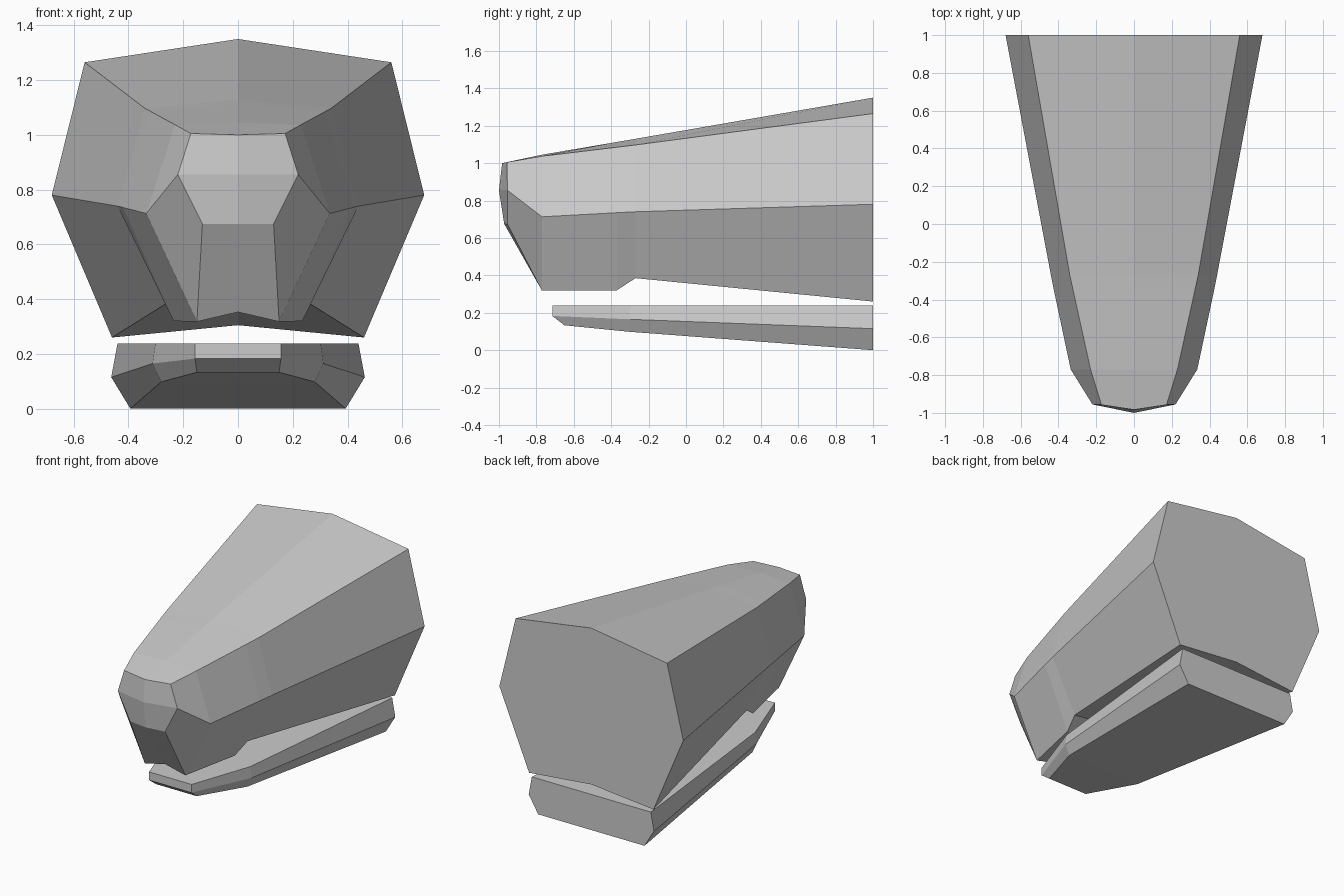
import bpy, bmesh

if "Cube" in bpy.data.objects:
    bpy.data.objects.remove(bpy.data.objects["Cube"])


def build_half(name, rings, extra=(), extra_faces=(), front_cap=False, back_cap=True):
    """Loft half cross-sections (back to front), add extra faces, mirror across x = 0."""
    bm = bmesh.new()
    loft = [[bm.verts.new(p) for p in ring] for ring in rings]
    for a, b in zip(loft, loft[1:]):
        for i in range(min(len(a), len(b)) - 1):
            bm.faces.new((a[i], a[i + 1], b[i + 1], b[i]))
    if back_cap:
        bm.faces.new(loft[0])
    if front_cap:
        bm.faces.new(loft[-1][::-1])
    pts = [bm.verts.new(p) for p in extra]
    lookup = {("r", i): v for i, v in enumerate(loft[-1])}
    lookup.update({("e", i): v for i, v in enumerate(pts)})
    for f in extra_faces:
        bm.faces.new([lookup[(k[0], int(k[1]))] for k in f.split()])
    # reflect the half and weld along the centre line
    dup = bmesh.ops.duplicate(bm, geom=bm.verts[:] + bm.edges[:] + bm.faces[:])["geom"]
    for v in dup:
        if isinstance(v, bmesh.types.BMVert):
            v.co.x = -v.co.x
    bmesh.ops.remove_doubles(bm, verts=bm.verts[:], dist=0.0005)
    bmesh.ops.recalc_face_normals(bm, faces=bm.faces[:])
    mesh = bpy.data.meshes.new(name)
    bm.to_mesh(mesh)
    bm.free()
    ob = bpy.data.objects.new(name, mesh)
    bpy.context.collection.objects.link(ob)
    return ob


def section(y, *xz):
    return [(x, y, z) for x, z in xz]


# Upper head: top centre, brow ridge, cheek ridge, lower edge, underside centre
head_rings = [
    section(1.0, (0, 1.35), (.56, 1.265), (.68, .78), (.46, .26), (0, .305)),
    section(-.27, (0, 1.13), (.34, 1.097), (.44, .74), (.26, .385), (0, .42)),
    section(-.37, (0, 1.113), (.318, 1.085), (.42, .735), (.235, .32), (0, .355)),
    section(-.77, (0, 1.045), (.23, 1.037), (.335, .713), (.15, .318), (0, .353)),
]
# Snout tip: upper rim, widest line and lower break
snout = [(0, -.983, 1.0), (.172, -.957, 1.005), (.22, -.955, .855),
         (0, -1.0, .855), (.13, -.955, .675), (0, -.972, .675)]
snout_faces = ["r0 r1 e1 e0", "r1 r2 e2 e1", "e0 e1 e2 e3", "e3 e2 e4 e5",
               "e2 r2 r3 e4", "e5 e4 r3 r4"]
build_half("upper_head", head_rings, snout, snout_faces)

# Lower jaw: flat top, side ridge, flat sloping bottom
jaw_rings = [
    section(1.0, (0, .238), (.44, .238), (.463, .115), (.393, 0), (0, 0)),
    section(-.3, (0, .238), (.302, .238), (.312, .165), (.28, .098), (0, .098)),
    [(0, -.715, .238), (.157, -.715, .238), (.157, -.715, .183),
     (.15, -.65, .133), (0, -.65, .133)],
]
# front cap split into the upright lip and the bevel under it
build_half("lower_jaw", jaw_rings, [(0, -.715, .183)],
           ["r0 r1 r2 e0", "e0 r2 r3 r4"])
